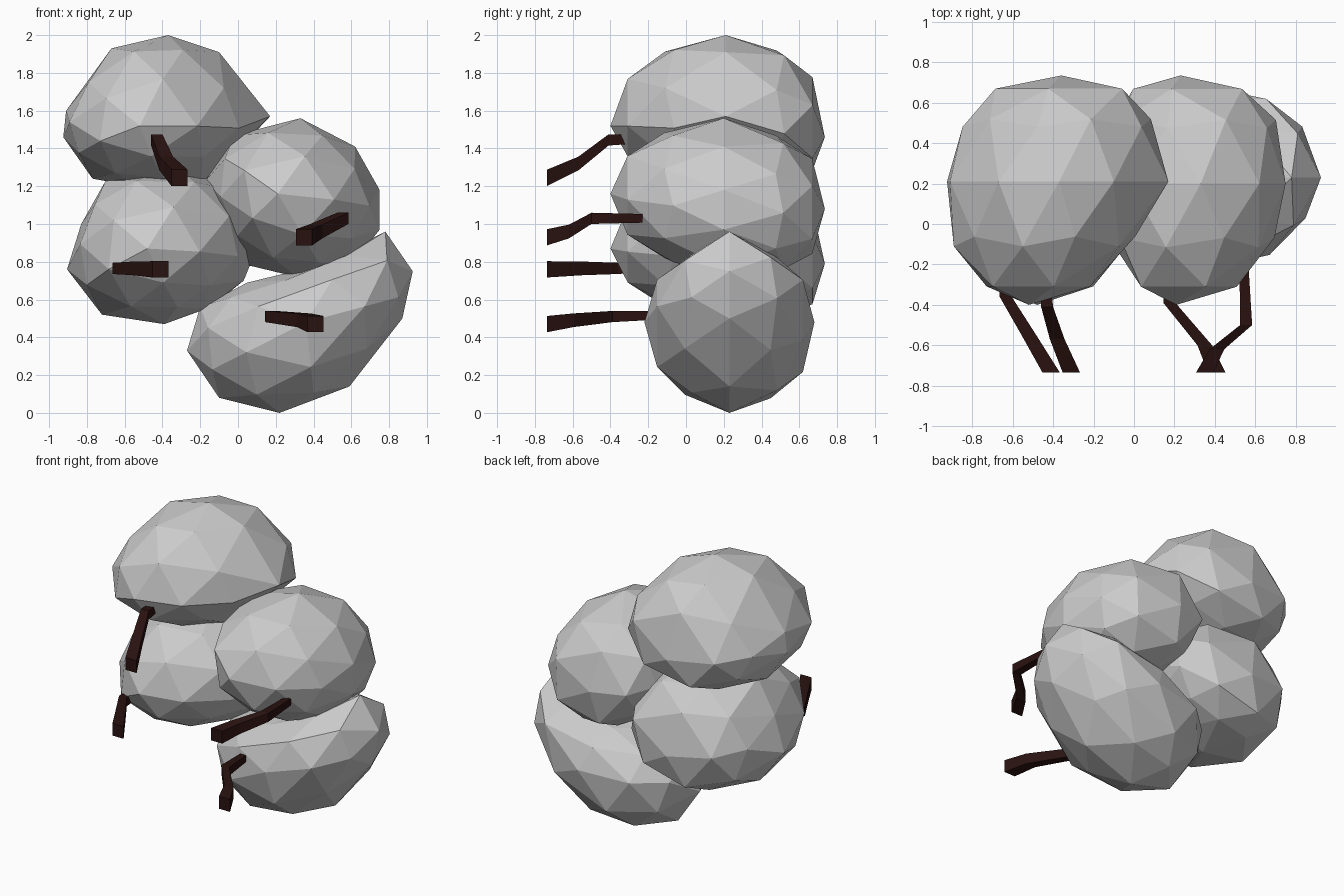
import bpy, bmesh
from math import atan2, hypot, pi, floor
from mathutils import Vector, Matrix

if "Cube" in bpy.data.objects:
    bpy.data.objects.remove(bpy.data.objects["Cube"])

bark = bpy.data.materials.new("dark_bark")
bark.diffuse_color = (0.022, 0.006, 0.005, 1)
bark.use_nodes = True
bark.node_tree.nodes["Principled BSDF"].inputs["Base Color"].default_value = bark.diffuse_color


def finish(name, bm, mat=None):
    bmesh.ops.recalc_face_normals(bm, faces=bm.faces)
    me = bpy.data.meshes.new(name)
    bm.to_mesh(me)
    bm.free()
    if mat:
        me.materials.append(mat)
    ob = bpy.data.objects.new(name, me)
    bpy.context.collection.objects.link(ob)


def lump(name, outline, center, y0, ymid, y1, skew, front, back):
    """Faceted ball whose ten equator corners are the front outline points.
    front/back below 1 make that half fuller than a sphere; skew leans the axis."""
    pts = [Vector(p) for p in outline]
    n = len(pts)
    c = Vector(center)
    bm = bmesh.new()
    bmesh.ops.create_icosphere(bm, subdivisions=2, radius=1,
                               matrix=Matrix.Rotation(pi / 2, 4, 'X'))
    step = 2 * pi / n
    start = min((atan2(v.co.z, v.co.x) + 0.01) % step
                for v in bm.verts if abs(v.co.y) < 0.01) - 0.01
    for v in bm.verts:
        d = v.co.copy()
        t = (atan2(d.z, d.x) - start) / step
        i = floor(t)
        p = pts[i % n].lerp(pts[(i + 1) % n], t - i) - c
        behind = d.y > 0.01
        p *= hypot(d.x, d.z) ** (back if behind else front)
        y = ymid + (abs(d.y) ** (0.5 + back / 2) * (y1 - ymid) if behind else d.y * (ymid - y0))
        v.co = (c.x + p.x + skew[0] * d.y, y, c.y + p.y + skew[1] * d.y)
    finish(name, bm)


def stem(name, path):
    """Square stem, thicker toward its cut front end."""
    bm = bmesh.new()
    rings = []
    for i, (x, y, z) in enumerate(path):
        h = 0.023 + 0.02 * i / (len(path) - 1)
        rings.append([bm.verts.new((x + sx * h, y, z + sz * h))
                      for sx, sz in ((-1, -1), (1, -1), (1, 1), (-1, 1))])
    for a, b in zip(rings, rings[1:]):
        for j in range(4):
            k = (j + 1) % 4
            bm.faces.new((a[j], a[k], b[k], b[j]))
    bm.faces.new(rings[0])
    bm.faces.new(rings[-1])
    finish(name, bm, bark)


# Four overlapping foliage lumps
lump("foliage_top", [(.17, 1.57), (-.10, 1.91), (-.37, 2), (-.67, 1.93), (-.91, 1.6),
                     (-.925, 1.46), (-.77, 1.24), (-.5, 1.19), (-.2, 1.21), (.02, 1.42)],
     (-.44, 1.49), -.40, .21, .735, (.08, -.03), .95, .65)
lump("foliage_left", [(.12, .92), (-.02, 1.18), (-.34, 1.31), (-.70, 1.23), (-.83, 1.0),
                      (-.905, .76), (-.72, .52), (-.39, .47), (-.17, .55), (.03, .70)],
     (-.42, .83), -.40, .21, .735, (.06, -.04), .95, .65)
lump("foliage_right", [(.75, 1.18), (.62, 1.41), (.33, 1.56), (-.02, 1.47), (-.17, 1.23),
                       (-.10, 1.02), (.06, .78), (.31, .72), (.59, .77), (.75, .97)],
     (.22, 1.12), -.40, .2, .735, (.01, -.04), .9, .65)
lump("foliage_bottom", [(.925, .75), (.78, .96), (.42, .78), (.05, .69), (-.2, .56),
                        (-.27, .33), (-.10, .08), (.22, 0), (.59, .14), (.87, .5)],
     (.36, .48), -.22, .23, .68, (0, 0), .85, .8)

# Four stems reaching forward
stem("stem_top", [(-.44, -.25, 1.45), (-.43, -.41, 1.445), (-.38, -.57, 1.32), (-.31, -.735, 1.245)])
stem("stem_left", [(-.64, -.2, .77), (-.635, -.36, .765), (-.52, -.55, .765), (-.41, -.735, .76)])
stem("stem_right", [(.545, -.23, 1.03), (.555, -.50, 1.03), (.41, -.62, .96), (.35, -.735, .93)])
stem("stem_bottom", [(.165, -.18, .515), (.175, -.39, .51), (.35, -.6, .49), (.41, -.735, .47)])
